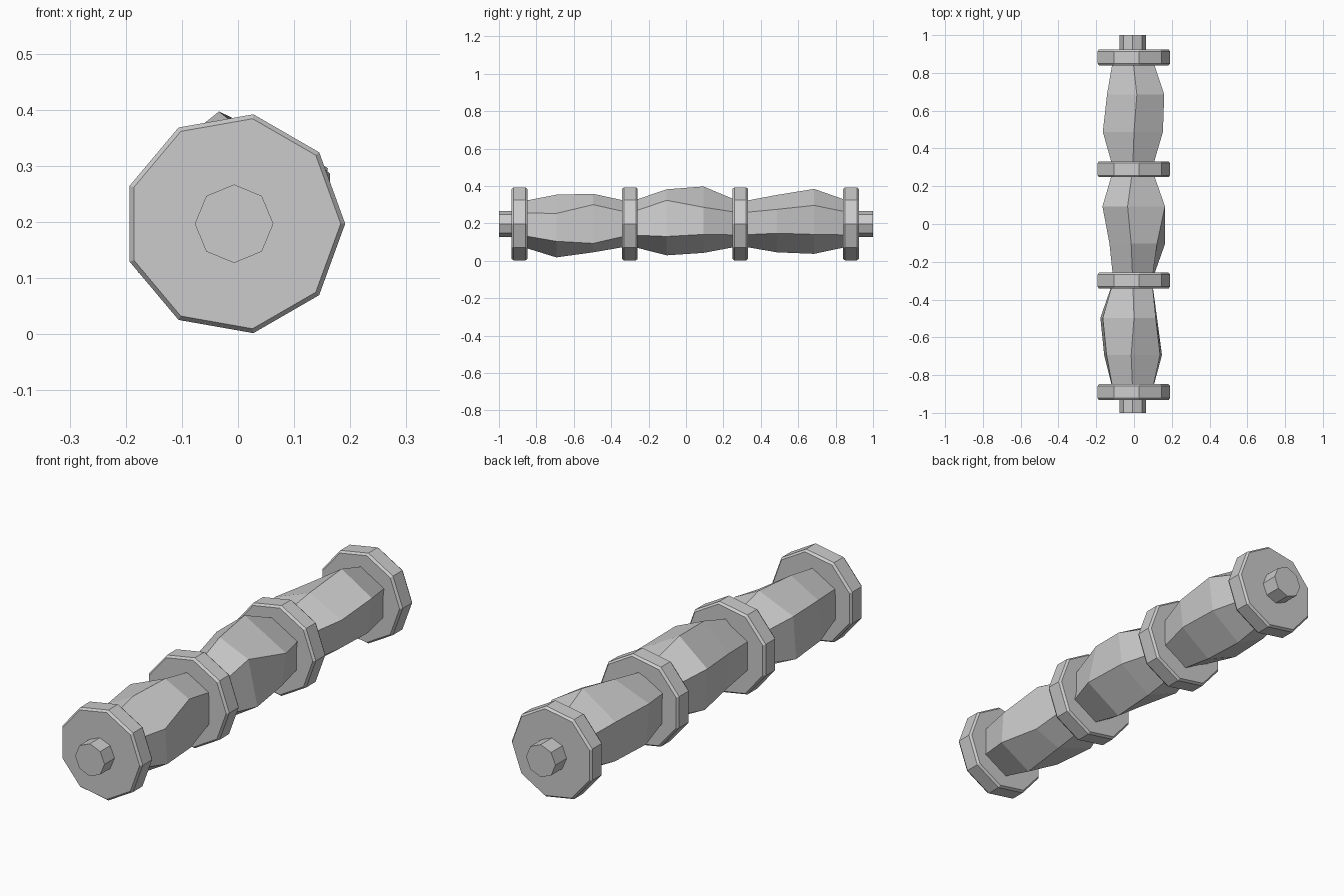
import bpy, bmesh, math

if "Cube" in bpy.data.objects:
    bpy.data.objects.remove(bpy.data.objects["Cube"])

CX, CZ = -0.007, 0.197          # roller axis

grey = bpy.data.materials.new("light_grey")
grey.diffuse_color = (0.6, 0.6, 0.6, 1)
grey.use_nodes = True
grey.node_tree.nodes["Principled BSDF"].inputs["Base Color"].default_value = grey.diffuse_color


def polygon(radius, sides, start=0.0):
    """Cross-section points around the axis, as (x, z)."""
    return [(CX + radius * math.cos(start + 2 * math.pi * i / sides),
             CZ + radius * math.sin(start + 2 * math.pi * i / sides))
            for i in range(sides)]


def loft(name, sections):
    """Closed flat-shaded skin through (y, points) sections."""
    bm = bmesh.new()
    rings = [[bm.verts.new((x, y, z)) for x, z in pts] for y, pts in sections]
    for a, b in zip(rings, rings[1:]):
        for i in range(len(a)):
            j = (i + 1) % len(a)
            bm.faces.new((a[i], a[j], b[j], b[i]))
    bm.faces.new(rings[0])
    bm.faces.new(rings[-1])
    bmesh.ops.recalc_face_normals(bm, faces=bm.faces)
    mesh = bpy.data.meshes.new(name)
    bm.to_mesh(mesh)
    bm.free()
    mesh.materials.append(grey)
    bpy.context.collection.objects.link(bpy.data.objects.new(name, mesh))


# Octagonal axle through the whole length
loft("axle", [(y, polygon(0.07, 8)) for y in (-1, 1)])

# Four nine-sided discs with chamfered rims
disc_y = [-0.89, -0.30, 0.29, 0.882]
for n, y in enumerate(disc_y):
    loft(f"disc_{n + 1}", [(y + dy, polygon(r, 9)) for dy, r in
                           ((-0.042, 0.19), (-0.032, 0.198),
                            (0.032, 0.198), (0.042, 0.19))])

# Irregular six-sided bulges: two middle rings each, starting at the lower
# right corner and going round over the top
bulges = [
    ([(.148, .104), (.138, .253), (-.015, .353), (-.145, .28), (-.158, .11), (0, .018)],
     [(.122, .093), (.115, .300), (.00, .358), (-.165, .29), (-.178, .11), (0, .045)]),
    ([(.165, .130), (.122, .323), (-.015, .382), (-.13, .27), (-.125, .12), (0, .029)],
     [(.145, .141), (.164, .286), (-.034, .397), (-.167, .29), (-.155, .11), (0, .042)]),
    ([(.140, .147), (.153, .275), (.00, .352), (-.165, .29), (-.15, .11), (0, .045)],
     [(.140, .141), (.160, .296), (.015, .384), (-.143, .28), (-.14, .11), (0, .037)]),
]
neck = polygon(0.118, 6, -math.pi / 6)
for n, (first, second) in enumerate(bulges):
    y0, y1 = disc_y[n], disc_y[n + 1]
    loft(f"bulge_{n + 1}", [(y0, neck), (y0 + (y1 - y0) / 3, first),
                            (y0 + (y1 - y0) * 2 / 3, second), (y1, neck)])
